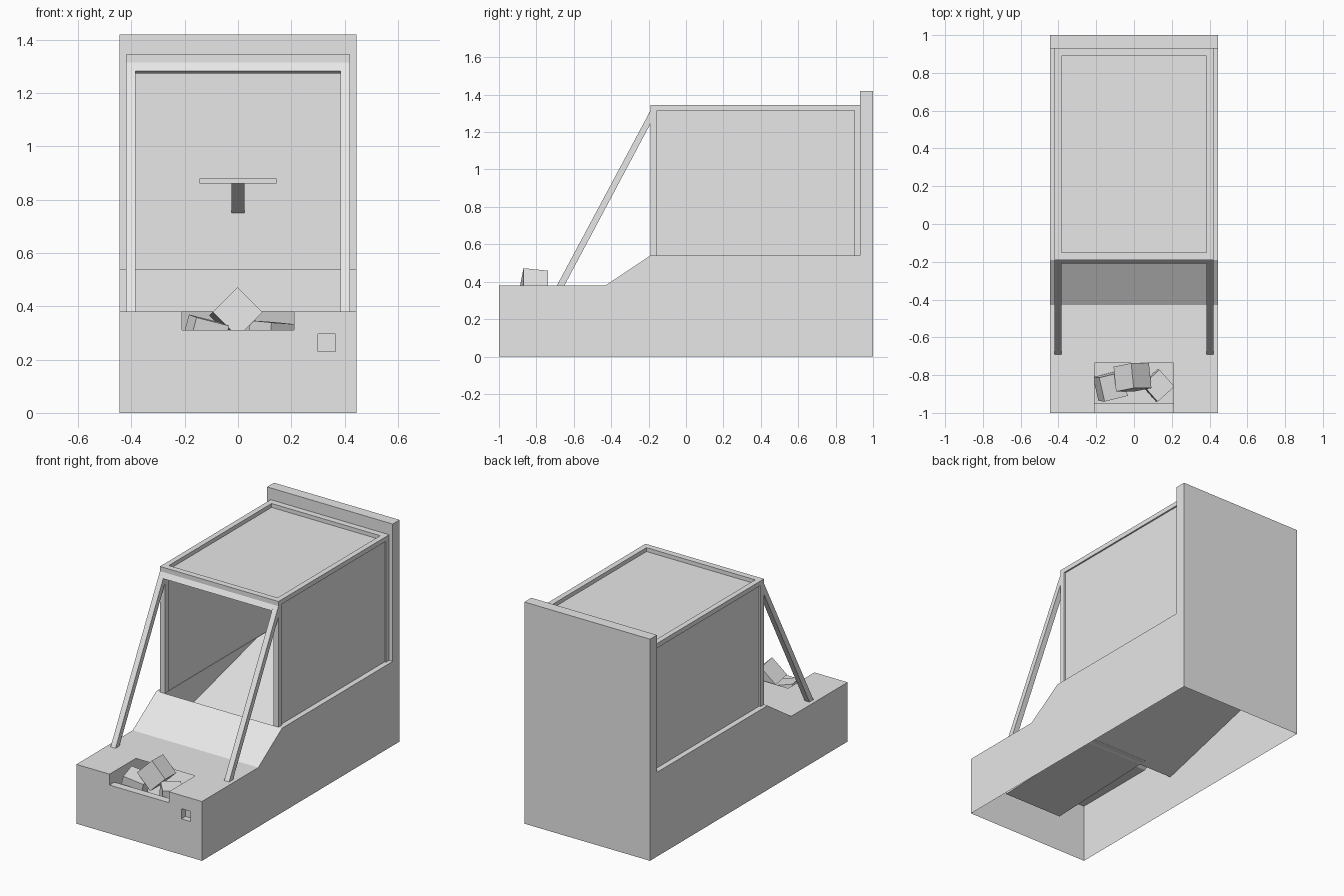
import bpy
import bmesh
from math import radians
from mathutils import Matrix, Euler

old = bpy.data.objects.get("Cube")
if old:
    bpy.data.objects.remove(old, do_unlink=True)

grey = bpy.data.materials.new("plain_grey")
grey.use_nodes = True
grey.diffuse_color = (0.8, 0.8, 0.8, 1)
grey.node_tree.nodes["Principled BSDF"].inputs["Base Color"].default_value = (0.8, 0.8, 0.8, 1)


def finish(name, bm):
    bmesh.ops.remove_doubles(bm, verts=bm.verts, dist=0.0005)
    bmesh.ops.recalc_face_normals(bm, faces=bm.faces)
    mesh = bpy.data.meshes.new(name)
    bm.to_mesh(mesh)
    bm.free()
    mesh.materials.append(grey)
    ob = bpy.data.objects.new(name, mesh)
    bpy.context.collection.objects.link(ob)
    return ob


def face(bm, pts):
    bm.faces.new([bm.verts.new(p) for p in pts])


def box(name, x, y, z):
    """Box from (min, max) pairs."""
    bm = bmesh.new()
    bmesh.ops.create_cube(bm, size=1)
    for v in bm.verts:
        v.co = [r[0] if c < 0 else r[1] for r, c in zip((x, y, z), v.co)]
    return finish(name, bm)


def prism(name, profile, x0, x1):
    """Solid from a (y, z) profile between two x positions."""
    bm = bmesh.new()
    f = bm.faces.new([bm.verts.new((x0, y, z)) for y, z in profile])
    out = bmesh.ops.extrude_face_region(bm, geom=[f])
    verts = [g for g in out["geom"] if isinstance(g, bmesh.types.BMVert)]
    bmesh.ops.translate(bm, verts=verts, vec=(x1 - x0, 0, 0))
    return finish(name, bm)


def strip(bm, path, x0, x1):
    """Sheet following a (y, z) path."""
    for (y0, z0), (y1, z1) in zip(path, path[1:]):
        face(bm, [(x0, y0, z0), (x1, y0, z0), (x1, y1, z1), (x0, y1, z1)])


def grid(bm, us, vs, place, is_hole):
    """Flat sheet cut into cells, leaving out the holes."""
    for u0, u1 in zip(us, us[1:]):
        for v0, v1 in zip(vs, vs[1:]):
            if not is_hole((u0 + u1) / 2, (v0 + v1) / 2):
                face(bm, [place(u0, v0), place(u1, v0), place(u1, v1), place(u0, v1)])


W = 0.445            # half width of the body
C = 0.42             # half width of the cabin
F = 0.385            # half width inside the cabin frame
T = 0.21             # half width of the tray
FRONT, BACK = -0.19, 0.93
DECK, SILL, ROOF = 0.38, 0.54, 1.345
LIP, CHUTE = 0.31, 0.2

# Hollow body, open underneath
bm = bmesh.new()
side = [(-1, 0), (-1, DECK), (-0.43, DECK), (FRONT, SILL),
        (BACK, SILL), (BACK, 1.42), (1, 1.42), (1, 0)]
for x in (-W, W):
    face(bm, [(x, y, z) for y, z in side])
strip(bm, side[2:4], -W, W)
strip(bm, side[4:], -W, W)
for s in (-1, 1):
    strip(bm, [(FRONT, SILL), (BACK, SILL)], s * F, s * W)
grid(bm, [-W, -T, T, 0.30, 0.365, W], [0, 0.23, 0.295, LIP, DECK],
     lambda x, z: (x, -1, z),
     lambda x, z: (abs(x) < T and z > LIP) or (0.30 < x < 0.365 and 0.23 < z < 0.295))
grid(bm, [-W, -T, T, W], [-1, -0.95, -0.735, -0.43],
     lambda x, y: (x, y, DECK),
     lambda x, y: abs(x) < T and y < -0.735)
finish("body", bm)

# Coin slot recess behind the front wall
bm = bmesh.new()
bmesh.ops.create_cube(bm, size=1, matrix=Matrix.Translation((0.3325, -0.98, 0.2625))
                      @ Matrix.Diagonal((0.065, 0.04, 0.065, 1)))
bmesh.ops.delete(bm, geom=[f for f in bm.faces if f.normal.y < -0.5], context="FACES")
finish("coin_slot", bm)

# Tray and the chute feeding it
bm = bmesh.new()
strip(bm, [(-1, LIP), (-0.95, LIP), (-0.95, CHUTE), (-0.14, CHUTE + 0.03)], -T, T)
for x in (-T, T):
    face(bm, [(x, -1, LIP), (x, -0.95, LIP), (x, -0.95, CHUTE), (x, -0.14, CHUTE + 0.03),
              (x, -0.14, DECK), (x, -1, DECK)])
finish("tray_chute", bm)

# Sloping floor inside the cabin
bm = bmesh.new()
strip(bm, [(FRONT, SILL), (FRONT, DECK)], -W, W)
strip(bm, [(FRONT, 0.225), (BACK, 0.52), (BACK, SILL)], -W, W)
finish("sloping_floor", bm)

# Cabin frame, side panels and sloping front struts
for s, label in ((1, "left"), (-1, "right")):
    def span(a, b):
        return tuple(sorted((s * a, s * b)))
    box(label + "_front_post", span(F, C), (FRONT, FRONT + 0.035), (SILL, ROOF - 0.03))
    box(label + "_back_post", span(F, C), (BACK - 0.03, BACK), (SILL, ROOF - 0.03))
    box(label + "_roof_beam", span(F, C), (FRONT, BACK), (ROOF - 0.03, ROOF))
    box(label + "_panel", span(F + 0.005, C - 0.01), (FRONT + 0.035, BACK - 0.03), (SILL, ROOF - 0.03))
    prism(label + "_strut", [(-0.69, DECK), (-0.65, DECK), (FRONT, 1.245), (FRONT, 1.315)],
          s * F, s * C)
box("front_roof_beam", (-F, F), (FRONT, FRONT + 0.04), (ROOF - 0.06, ROOF))
box("back_roof_beam", (-F, F), (BACK - 0.04, BACK), (ROOF - 0.06, ROOF))
box("roof_panel", (-F, F), (FRONT + 0.04, BACK - 0.04), (ROOF - 0.04, ROOF - 0.025))
prism("strut_crossbar", [(FRONT, 1.315), (-0.208, 1.283), (FRONT, 1.273)], -F, F)

# Shelf and brace on the back wall
box("shelf", (-0.145, 0.145), (0.66, BACK), (0.86, 0.88))
prism("shelf_brace", [(BACK, 0.75), (0.72, 0.86), (BACK, 0.86)], -0.025, 0.025)

# Loose prize blocks in the tray
blocks = [
    ("middle", (-0.008, -0.812, 0.372), (-8, 45, 0), 0.133),
    ("left", (0.125, -0.855, 0.28), (4, 3, 42), 0.12),
    ("right", (-0.125, -0.86, 0.285), (5, 14, 14), 0.13),
]
for label, loc, rot, size in blocks:
    bm = bmesh.new()
    turn = Euler([radians(a) for a in rot]).to_matrix().to_4x4()
    bmesh.ops.create_cube(bm, size=size, matrix=Matrix.Translation(loc) @ turn)
    finish(label + "_prize_block", bm)
